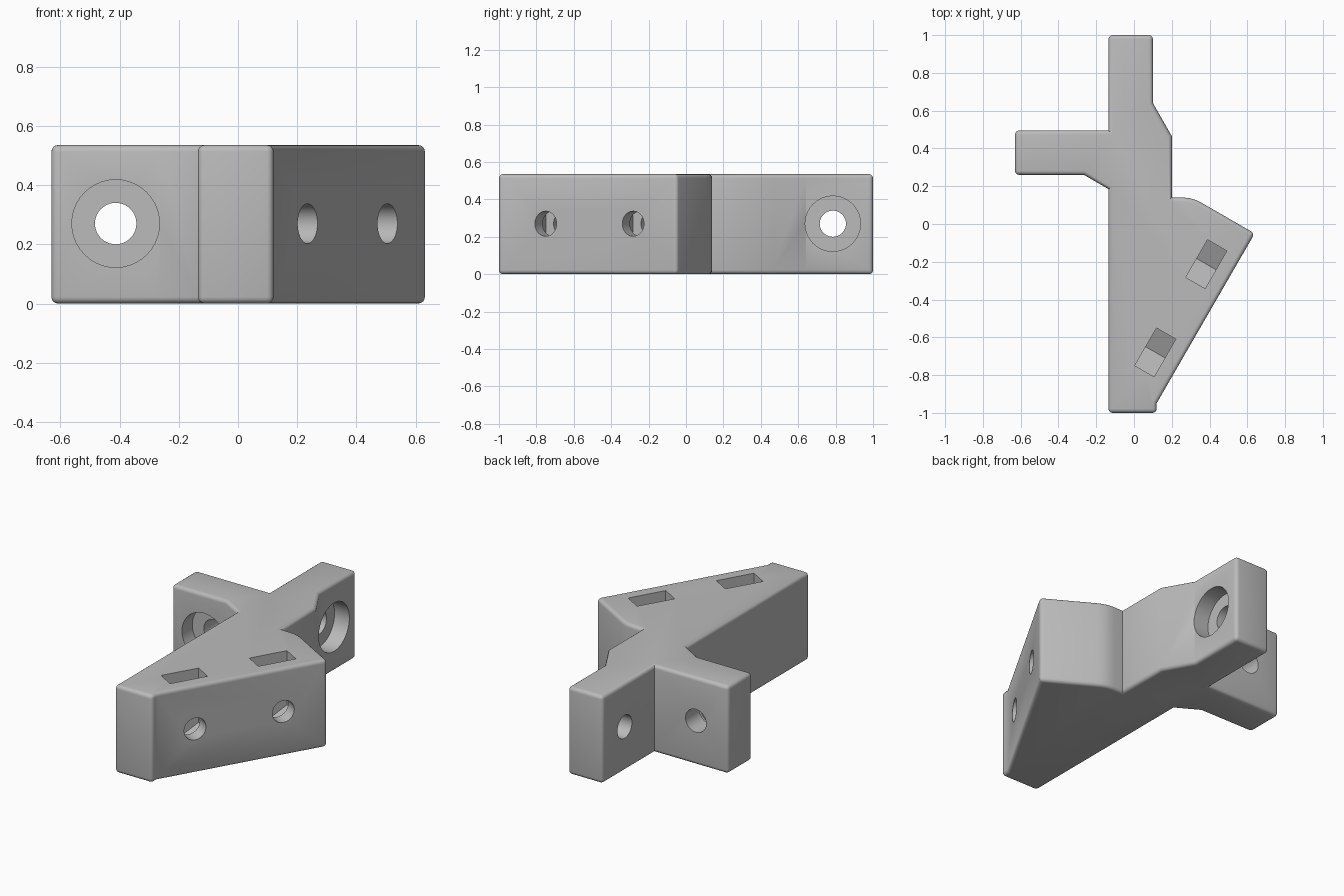
import bpy, bmesh, math
from mathutils import Vector, Matrix

if "Cube" in bpy.data.objects:
    bpy.data.objects.remove(bpy.data.objects["Cube"], do_unlink=True)

HEIGHT, MID, ROUND = 0.535, 0.27, 0.022

grey = bpy.data.materials.new("light grey")
grey.use_nodes = True
colour = (0.5, 0.5, 0.5, 1)
grey.diffuse_color = colour
grey.node_tree.nodes["Principled BSDF"].inputs["Base Color"].default_value = colour


def add_object(name, bm):
    bmesh.ops.recalc_face_normals(bm, faces=bm.faces[:])
    mesh = bpy.data.meshes.new(name)
    bm.to_mesh(mesh)
    bm.free()
    ob = bpy.data.objects.new(name, mesh)
    bpy.context.collection.objects.link(ob)
    mesh.materials.append(grey)
    return ob


def prism(points, offset):
    """Closed prism from a 3D outline pushed along offset."""
    bm = bmesh.new()
    face = bm.faces.new([bm.verts.new(p) for p in points])
    new = bmesh.ops.extrude_face_region(bm, geom=[face])["geom"]
    bmesh.ops.translate(bm, vec=offset,
                        verts=[v for v in new if isinstance(v, bmesh.types.BMVert)])
    bmesh.ops.recalc_face_normals(bm, faces=bm.faces[:])
    return bm


def rod(name, start, direction, length, radius):
    """Round cutter running from start along direction."""
    axis = Vector(direction).normalized()
    bm = bmesh.new()
    place = Matrix.Translation(Vector(start) + axis * length / 2)
    turn = axis.to_track_quat("Z", "Y").to_matrix().to_4x4()
    bmesh.ops.create_cone(bm, cap_ends=True, segments=40, radius1=radius,
                          radius2=radius, depth=length, matrix=place @ turn)
    return add_object(name, bm)


# Bracket body: extruded plan outline with rounded outer edges
outline = [(-0.135, -1), (0.12, -1), (0.12, -0.949), (0.639, -0.05),
           (0.36, 0.111), (0.328, 0.127), (0.294, 0.137), (0.26, 0.14), (0.2, 0.14),
           (0.2, 0.465), (0.1, 0.64), (0.1, 1), (-0.135, 1), (-0.135, 0.495),
           (-0.63, 0.495), (-0.63, 0.26), (-0.265, 0.26), (-0.135, 0.185)]
bm = prism([(x, y, 0) for x, y in outline], (0, 0, HEIGHT))
rounded = []
for e in bm.edges:
    upright = abs(e.verts[0].co.z - e.verts[1].co.z) > 0.1
    if not upright or (e.is_convex and e.calc_face_angle() > math.radians(40)):
        rounded.append(e)
bmesh.ops.bevel(bm, geom=rounded, offset=ROUND, offset_type="OFFSET", segments=4,
                profile=0.5, affect="EDGES", clamp_overlap=True)
body = add_object("bracket_body", bm)

# Counterbored mounting holes through the two arms
cutters = [
    rod("side_arm_hole", (-0.413, 0, MID), (0, 1, 0), 0.7, 0.07),
    rod("side_arm_counterbore", (-0.413, 0.1, MID), (0, 1, 0), 0.26, 0.148),
    rod("back_arm_hole", (0.4, 0.785, MID), (-1, 0, 0), 0.7, 0.07),
    rod("back_arm_counterbore", (0.2, 0.785, MID), (-1, 0, 0), 0.2, 0.148),
]

# Screw holes in the slanted face, each with a pointed nut slot from the top
normal = Vector((math.cos(math.pi / 6), -0.5, 0))
along = Vector((0.5, math.cos(math.pi / 6), 0))
half = 0.115
tip = half / math.cos(math.pi / 6)
for name, x, y in (("front", 0.235, -0.75), ("back", 0.505, -0.283)):
    centre = Vector((x, y, MID))
    cutters.append(rod(name + "_screw_hole", centre + normal * 0.1, -normal, 0.42, 0.067))
    base = centre - normal * 0.2
    section = [(-half, 0.5), (-half, -tip / 2), (0, -tip), (half, -tip / 2), (half, 0.5)]
    points = [base + along * a + Vector((0, 0, h)) for a, h in section]
    cutters.append(add_object(name + "_nut_slot", prism(points, normal * 0.118)))

bpy.context.view_layer.objects.active = body
body.select_set(True)
for cutter in cutters:
    cutter.hide_render = True
    mod = body.modifiers.new(cutter.name, "BOOLEAN")
    mod.operation = "DIFFERENCE"
    mod.solver = "EXACT"
    mod.object = cutter
    bpy.ops.object.modifier_apply(modifier=mod.name)
    bpy.data.objects.remove(cutter, do_unlink=True)

bpy.ops.object.shade_smooth_by_angle(angle=math.radians(30))
